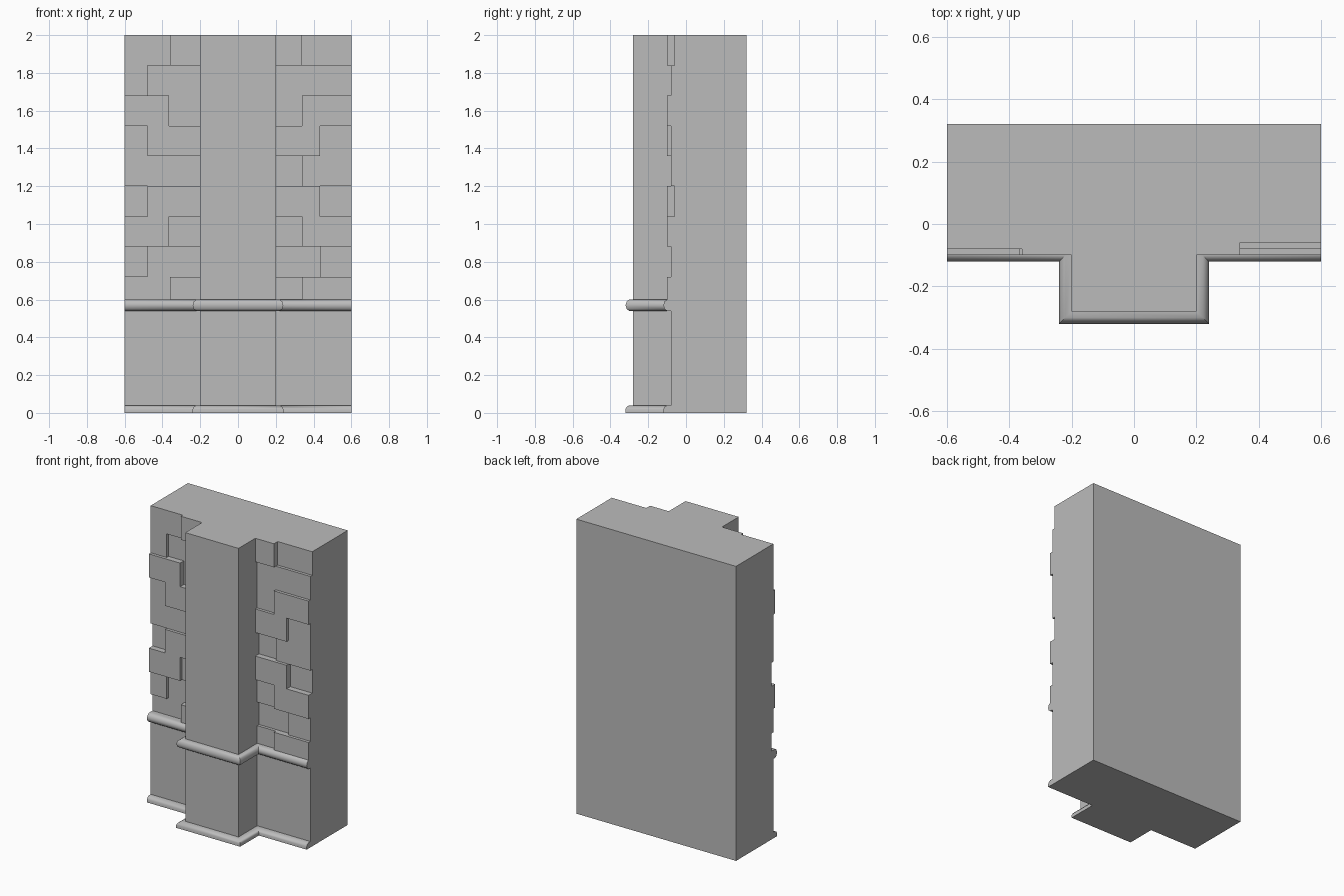
import bpy
import bmesh

cube = bpy.data.objects.get("Cube")
if cube:
    bpy.data.objects.remove(cube, do_unlink=True)

# One stone colour for everything
stone = bpy.data.materials.new("grey_stone")
stone.use_nodes = True
GREY = (0.5, 0.5, 0.5, 1)
stone.diffuse_color = GREY
stone.node_tree.nodes["Principled BSDF"].inputs["Base Color"].default_value = GREY

HALF, PIER = 0.6, 0.2            # half widths of the wall and the pier
BACK, CORE, FACE, PIER_FACE = 0.32, -0.06, -0.08, -0.28


def finish(name, bm):
    bmesh.ops.recalc_face_normals(bm, faces=bm.faces)
    mesh = bpy.data.meshes.new(name)
    bm.to_mesh(mesh)
    bm.free()
    mesh.materials.append(stone)
    obj = bpy.data.objects.new(name, mesh)
    bpy.context.collection.objects.link(obj)
    return obj


def add_prism(bm, outline, z0, z1):
    low = [bm.verts.new((x, y, z0)) for x, y in outline]
    high = [bm.verts.new((x, y, z1)) for x, y in outline]
    bm.faces.new(low)
    bm.faces.new(high)
    n = len(outline)
    for i in range(n):
        j = (i + 1) % n
        bm.faces.new((low[i], low[j], high[j], high[i]))


def add_block(bm, x0, x1, y, z0, z1):
    add_prism(bm, [(x0, y), (x1, y), (x1, CORE), (x0, CORE)], z0, z1)


# Wall core with the projecting central pier
bm = bmesh.new()
half = [(PIER, PIER_FACE), (PIER, CORE), (HALF, CORE), (HALF, BACK)]
add_prism(bm, half + [(-x, y) for x, y in reversed(half)], 0, 2)
finish("wall_and_pier", bm)

# Smooth lower panels on both sides of the pier
bm = bmesh.new()
for x0, x1 in ((-HALF, -PIER), (PIER, HALF)):
    add_block(bm, x0, x1, FACE, 0, 0.6)
finish("lower_panels", bm)

# Stone courses, top to bottom: joint distance from centre, inner and outer relief
D, M, H = 0.0, 0.02, 0.04        # recessed, middle and raised stones
LEFT = [(0.34, H, D), (0.4, M, M), (0.34, M, H), (0.435, H, M), (0.34, D, M),
        (0.435, H, D), (0.34, M, H), (0.435, D, M), (0.34, M, H)]
RIGHT = [(0.36, H, M), (0.48, D, M), (0.365, D, H), (0.48, H, M), (0.4, M, M),
         (0.48, H, D), (0.365, M, H), (0.48, D, M), (0.36, H, D)]


def stone_courses(name, courses, side):
    bm = bmesh.new()
    for row, (joint, inner, outer) in enumerate(courses):
        top = 2 - 0.16 * row
        bottom = max(top - 0.16, 0.6)
        spans = [(PIER, joint, inner), (joint, HALF, outer)]
        if inner == outer:
            spans = [(PIER, HALF, inner)]
        for a, b, relief in spans:
            if relief > 0:
                x0, x1 = sorted((side * a, side * b))
                add_block(bm, x0, x1, CORE - relief, bottom, top)
    finish(name, bm)


stone_courses("left_stones", LEFT, 1)
stone_courses("right_stones", RIGHT, -1)


# Mouldings that follow the front of the wall and wrap round the pier
def moulding(name, profile):
    bm = bmesh.new()
    rings = []
    for d, z in profile:
        right = [(-HALF, FACE - d), (-PIER - d, FACE - d), (-PIER - d, PIER_FACE - d)]
        path = right + [(-x, y) for x, y in reversed(right)]
        rings.append([bm.verts.new((x, y, z)) for x, y in path])
    for i, a in enumerate(rings):
        b = rings[(i + 1) % len(rings)]
        for k in range(len(a) - 1):
            bm.faces.new((a[k], a[k + 1], b[k + 1], b[k]))
    for end in (0, -1):
        bm.faces.new([ring[end] for ring in rings])
    obj = finish(name, bm)
    bpy.ops.object.select_all(action="DESELECT")
    obj.select_set(True)
    bpy.context.view_layer.objects.active = obj
    bpy.ops.object.shade_smooth_by_angle(angle=0.8)


moulding("string_course", [(0, 0.6), (0.02, 0.6), (0.034, 0.59), (0.04, 0.57),
                           (0.034, 0.55), (0.02, 0.54), (0, 0.54)])
moulding("base_moulding", [(0, 0.04), (0.02, 0.04), (0.034, 0.032), (0.04, 0.02), (0.04, 0), (0, 0)])
